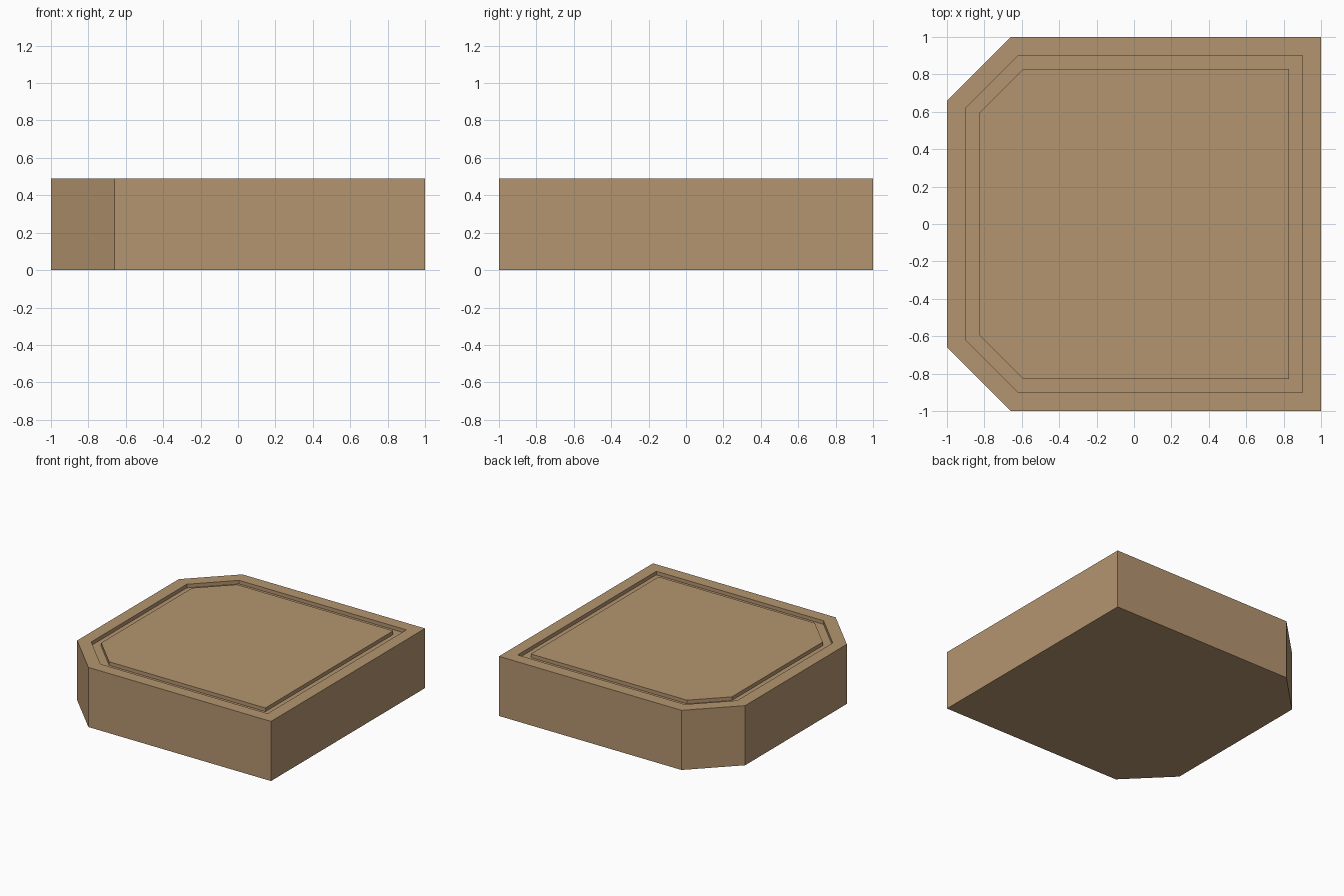
import bpy, bmesh

if "Cube" in bpy.data.objects:
    bpy.data.objects.remove(bpy.data.objects["Cube"])

HEIGHT = 0.49
GROOVE = 0.03

stone = bpy.data.materials.new("tan_stone")
stone.diffuse_color = (0.46, 0.30, 0.16, 1)
stone.use_nodes = True
stone.node_tree.nodes["Principled BSDF"].inputs["Base Color"].default_value = stone.diffuse_color

bm = bmesh.new()


def ring(half, corner, z):
    """Square outline with its two left corners cut; corner = where the cut starts."""
    pts = [(half, -half), (half, half), (-corner, half),
           (-half, corner), (-half, -corner), (-corner, -half)]
    return [bm.verts.new((x, y, z)) for x, y in pts]


# outer wall, rim, groove and centre panel as successive rings
rings = [ring(1.0, 0.66, 0),
         ring(1.0, 0.66, HEIGHT),
         ring(0.90, 0.62, HEIGHT),
         ring(0.90, 0.62, HEIGHT - GROOVE),
         ring(0.83, 0.59, HEIGHT - GROOVE),
         ring(0.83, 0.59, HEIGHT)]
for a, b in zip(rings, rings[1:]):
    for i in range(6):
        j = (i + 1) % 6
        bm.faces.new((a[i], a[j], b[j], b[i]))

# underside and top panel
bm.faces.new(rings[0][::-1])
bm.faces.new(rings[-1])
bmesh.ops.recalc_face_normals(bm, faces=bm.faces)

mesh = bpy.data.meshes.new("platform_slab")
bm.to_mesh(mesh)
bm.free()
mesh.materials.append(stone)
slab = bpy.data.objects.new("platform_slab", mesh)
bpy.context.collection.objects.link(slab)
